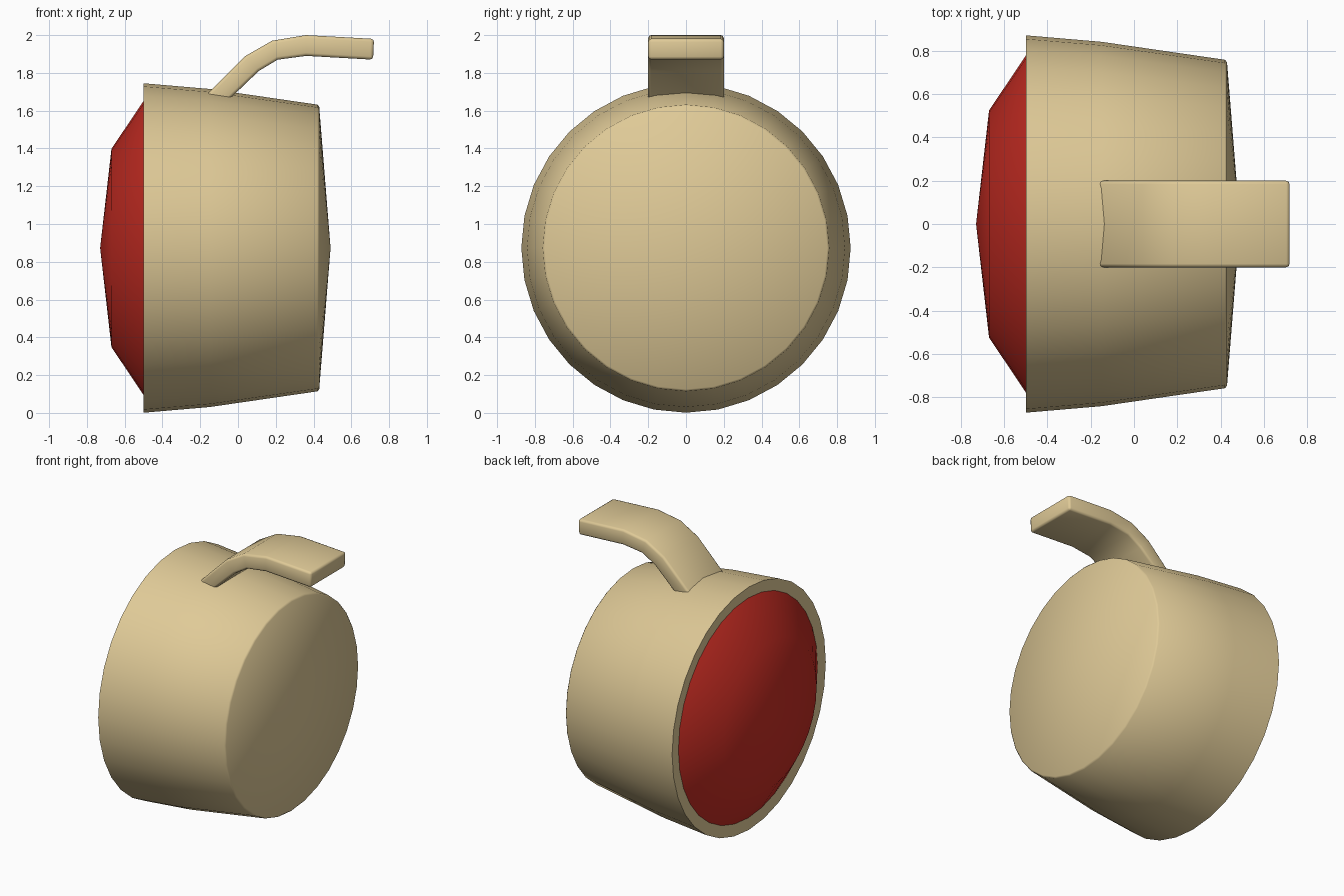
import bpy, bmesh, math

if "Cube" in bpy.data.objects:
    bpy.data.objects.remove(bpy.data.objects["Cube"])

AXIS_Z = 0.873   # height of the drum axis
SEGMENTS = 32


def material(name, rgb):
    m = bpy.data.materials.new(name)
    m.diffuse_color = (*rgb, 1)
    m.use_nodes = True
    m.node_tree.nodes["Principled BSDF"].inputs["Base Color"].default_value = m.diffuse_color
    return m


def finish(name, bm, mat, angle):
    bmesh.ops.recalc_face_normals(bm, faces=bm.faces)
    me = bpy.data.meshes.new(name)
    bm.to_mesh(me)
    bm.free()
    me.materials.append(mat)
    ob = bpy.data.objects.new(name, me)
    bpy.context.collection.objects.link(ob)
    bpy.ops.object.select_all(action='DESELECT')
    ob.select_set(True)
    bpy.context.view_layer.objects.active = ob
    bpy.ops.object.shade_smooth_by_angle(angle=math.radians(angle))
    return ob


def lathe(name, profile, mat, angle):
    """Revolve (x, radius) points around the horizontal drum axis."""
    bm = bmesh.new()
    verts = [bm.verts.new((x, 0, AXIS_Z + r)) for x, r in profile]
    edges = [bm.edges.new(p) for p in zip(verts, verts[1:])]
    bmesh.ops.spin(bm, geom=verts + edges, cent=(0, 0, AXIS_Z), axis=(1, 0, 0),
                   angle=2 * math.pi, steps=SEGMENTS)
    bmesh.ops.remove_doubles(bm, verts=bm.verts, dist=1e-4)
    return finish(name, bm, mat, angle)


tan = material("tan", (0.74, 0.59, 0.31))
red = material("red", (0.58, 0.026, 0.017))

# Tapered drum with a shallow conical end and an open rim
lathe("drum_body", [(-0.492, 0.785), (-0.5, 0.872), (-0.15, 0.842), (0.42, 0.759),
                    (0.43, 0.748), (0.49, 0)], tan, 40)

# Bulging red face set in the rim
lathe("red_dome", [(-0.492, 0.79), (-0.67, 0.525), (-0.73, 0)], red, 50)

# Curved flat handle, profile in x/z extruded along y
upper = [(-0.24, 1.61), (0.04, 1.89), (0.18, 1.97), (0.36, 2.0), (0.72, 1.98)]
lower = [(-0.13, 1.58), (0.11, 1.81), (0.21, 1.87), (0.36, 1.89), (0.715, 1.87)]
bm = bmesh.new()
rings = []
for (ux, uz), (lx, lz) in zip(upper, lower):
    rings.append([bm.verts.new(c) for c in ((ux, -0.2, uz), (ux, 0.2, uz),
                                            (lx, 0.2, lz), (lx, -0.2, lz))])
for a, b in zip(rings, rings[1:]):
    for i in range(4):
        j = (i + 1) % 4
        bm.faces.new((a[i], a[j], b[j], b[i]))
bm.faces.new(rings[0])
bm.faces.new(rings[-1])
bmesh.ops.recalc_face_normals(bm, faces=bm.faces)
# Round only the long corners and the free end
sharp = [e for e in bm.edges if e.calc_face_angle() > math.radians(60)]
bmesh.ops.bevel(bm, geom=sharp, offset=0.016, segments=2, profile=0.5, affect='EDGES')
finish("handle", bm, tan, 50)
